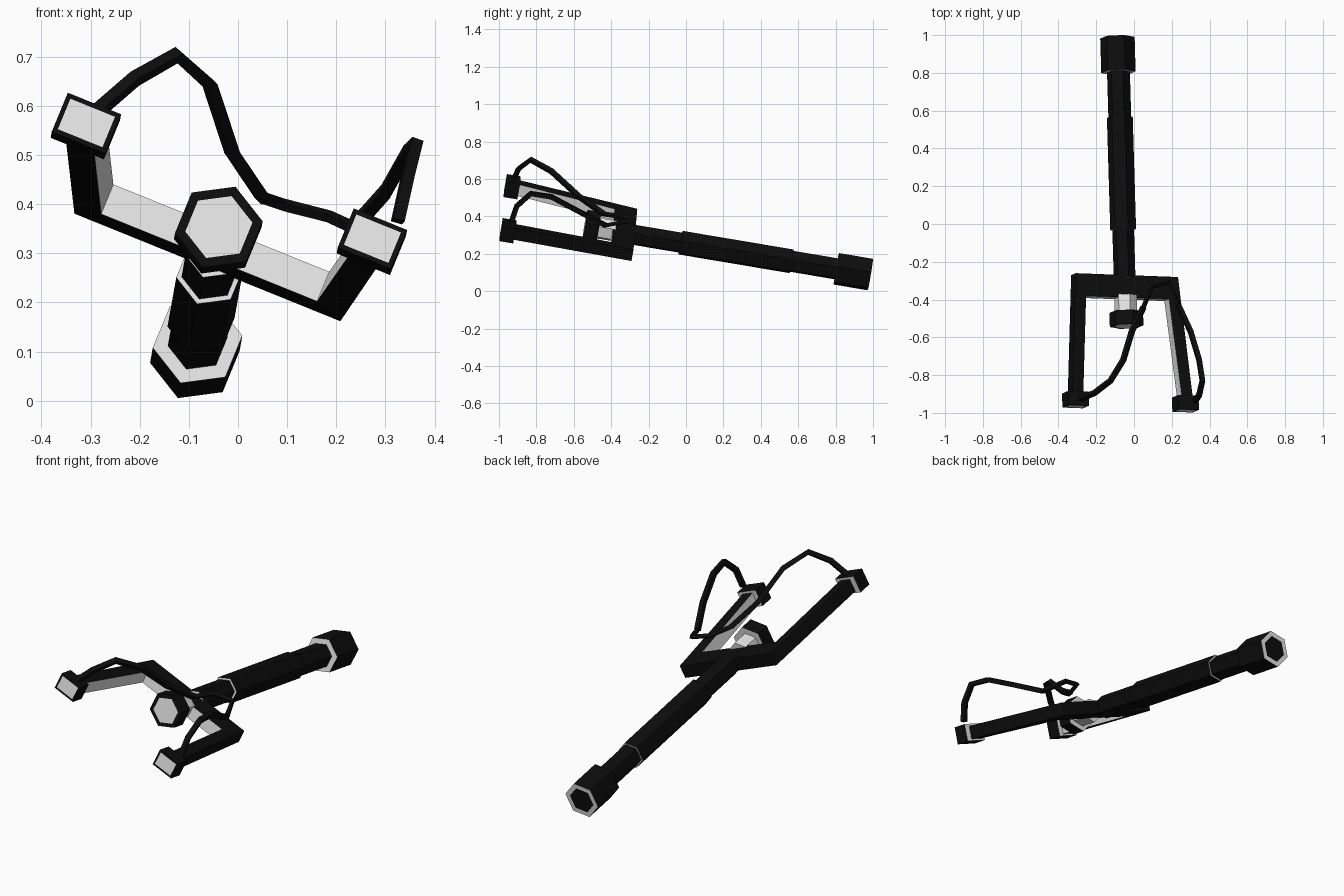
import bpy, bmesh, math
from mathutils import Matrix, Vector

cube = bpy.data.objects.get("Cube")
if cube:
    bpy.data.objects.remove(cube, do_unlink=True)


def material(name, rgb):
    m = bpy.data.materials.new(name)
    m.use_nodes = True
    m.diffuse_color = (*rgb, 1)
    bsdf = next(n for n in m.node_tree.nodes if n.type == 'BSDF_PRINCIPLED')
    bsdf.inputs["Base Color"].default_value = (*rgb, 1)
    return m


BLACK, PALE = 0, 1
MATS = [material("black", (0.004, 0.004, 0.004)),
        material("pale_grey", (0.8, 0.8, 0.8))]

# Tilted frame of the device: local y runs back along the shaft, x along the crossbar
d = Vector((-0.03, 1, -0.168)).normalized()
u = Vector((0.927, -0.035, -0.375))
u = (u - d * u.dot(d)).normalized()
w = u.cross(d)
FRAME = Matrix.Translation((-0.048, -0.34, 0.312)) @ Matrix((u, d, w)).transposed().to_4x4()


def finish(name, bm, matrix=FRAME):
    bmesh.ops.recalc_face_normals(bm, faces=bm.faces)
    mesh = bpy.data.meshes.new(name)
    bm.to_mesh(mesh)
    bm.free()
    for m in MATS:
        mesh.materials.append(m)
    ob = bpy.data.objects.new(name, mesh)
    ob.matrix_world = matrix
    bpy.context.collection.objects.link(ob)
    return ob


def prism(name, section, y0, y1, side=BLACK, front=PALE, back=PALE,
          front_inset=None, back_inset=None):
    """Extrude an x-z section from y0 to y1; insets are (width, material)."""
    bm = bmesh.new()
    a = [bm.verts.new((x, y0, z)) for x, z in section]
    b = [bm.verts.new((x, y1, z)) for x, z in section]
    n = len(section)
    for i in range(n):
        j = (i + 1) % n
        bm.faces.new((a[i], a[j], b[j], b[i])).material_index = side
    ends = [(bm.faces.new(a[::-1]), front, front_inset), (bm.faces.new(b), back, back_inset)]
    bmesh.ops.recalc_face_normals(bm, faces=bm.faces)
    for face, mat, inset in ends:
        face.material_index = mat
        if inset:
            bmesh.ops.inset_individual(bm, faces=[face], thickness=inset[0])
            face.material_index = inset[1]
    return finish(name, bm)


def hexagon(r, z=0.0):
    angles = [math.radians(30 + 60 * k) for k in range(6)]
    return [(r * math.cos(t), z + r * math.sin(t)) for t in angles]


def rectangle(cx, cz, sx, sz):
    return [(cx + i * sx / 2, cz + k * sz / 2) for i, k in ((-1, -1), (1, -1), (1, 1), (-1, 1))]


# Shaft segments and rear collar
prism("front_shaft", hexagon(0.058), 0.05, 0.32)
prism("middle_shaft", hexagon(0.069), 0.315, 0.918)
prism("rear_shaft", hexagon(0.061), 0.91, 1.17)
prism("rear_collar", hexagon(0.092), 1.16, 1.345, back_inset=(0.026, BLACK))

# Front knob on its pale neck
prism("knob_neck", hexagon(0.06, 0.004), -0.14, -0.04, side=PALE)
prism("front_knob", hexagon(0.09, 0.008), -0.205, -0.13, front=BLACK,
      front_inset=(0.021, PALE))

# Fork: a U outline with pale inner faces; tips spread and rise slightly
half = [(0.292, 0.065, 0), (0.345, -0.6, 0.03), (0.283, -0.6, 0.03), (0.237, -0.055, 0)]
outline = half + [(-x, y, z) for x, y, z in reversed(half)]
bm = bmesh.new()
low = [bm.verts.new((x, y, z - 0.033)) for x, y, z in outline]
top = [bm.verts.new((x, y, z + 0.033)) for x, y, z in outline]
for i in range(8):
    j = (i + 1) % 8
    f = bm.faces.new((low[i], low[j], top[j], top[i]))
    f.material_index = PALE if i in (2, 3, 4) else BLACK
for ring in (low, top):
    for quad in ((0, 1, 2, 3), (0, 3, 4, 7), (4, 5, 6, 7)):
        bm.faces.new([ring[k] for k in quad])
finish("fork", bm)

# Boxy caps on the prong tips
for name, s in (("left_cap", 1), ("right_cap", -1)):
    prism(name, rectangle(s * 0.314, 0.03, 0.117, 0.087), -0.652, -0.577, front=BLACK,
          front_inset=(0.0135, PALE))


# Cables arching back from the caps, joined above the crossbar
def cable(name, points, r=0.017):
    cu = bpy.data.curves.new(name, 'CURVE')
    cu.dimensions = '3D'
    cu.bevel_depth = r
    cu.bevel_resolution = 0
    cu.use_fill_caps = True
    sp = cu.splines.new('POLY')
    sp.points.add(len(points) - 1)
    for p, co in zip(sp.points, points):
        p.co = (*co, 1)
    tmp = bpy.data.objects.new(name + "_path", cu)
    mesh = tmp.to_mesh()
    bm = bmesh.new()
    bm.from_mesh(mesh)
    tmp.to_mesh_clear()
    bpy.data.objects.remove(tmp)
    bpy.data.curves.remove(cu)
    for f in bm.faces:
        f.material_index = BLACK
        f.smooth = False
    finish(name, bm, Matrix())


cable("right_cable", [(-0.285, -0.925, 0.59), (-0.21, -0.895, 0.655), (-0.125, -0.83, 0.703),
                      (-0.057, -0.72, 0.642), (-0.012, -0.57, 0.505), (0.05, -0.44, 0.413)])
cable("left_cable", [(0.325, -0.935, 0.365), (0.345, -0.905, 0.455), (0.362, -0.83, 0.522),
                     (0.345, -0.72, 0.505), (0.30, -0.57, 0.425), (0.235, -0.43, 0.352)])
cable("cable_link", [(0.05, -0.44, 0.413), (0.095, -0.33, 0.398), (0.185, -0.31, 0.375),
                     (0.235, -0.43, 0.352)], 0.013)
